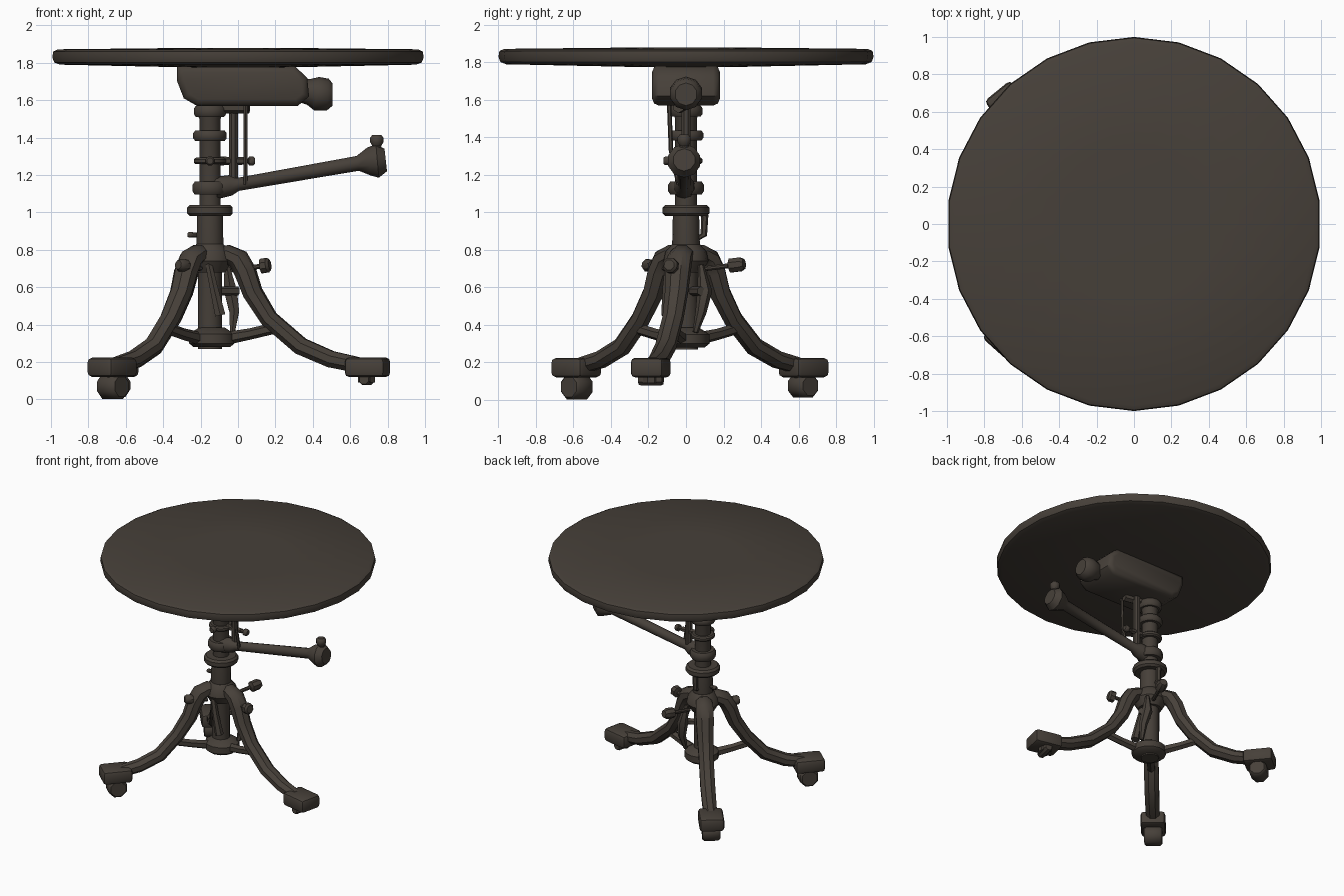
import bpy, bmesh, math
from mathutils import Vector, Matrix

cube = bpy.data.objects.get("Cube")
if cube:
    bpy.data.objects.remove(cube, do_unlink=True)

iron = bpy.data.materials.new("dark brown iron")
iron.use_nodes = True
COLOUR = (0.062, 0.051, 0.041, 1)
iron.diffuse_color = COLOUR
shader = iron.node_tree.nodes["Principled BSDF"]
shader.inputs["Base Color"].default_value = COLOUR
shader.inputs["Roughness"].default_value = 0.8

PX = -0.15  # column position along x


def finish(name, bm, angle=40):
    bmesh.ops.recalc_face_normals(bm, faces=bm.faces)
    mesh = bpy.data.meshes.new(name)
    bm.to_mesh(mesh)
    bm.free()
    ob = bpy.data.objects.new(name, mesh)
    bpy.context.collection.objects.link(ob)
    mesh.materials.append(iron)
    bpy.ops.object.select_all(action='DESELECT')
    ob.select_set(True)
    bpy.context.view_layer.objects.active = ob
    bpy.ops.object.shade_smooth_by_angle(angle=math.radians(angle))
    return ob


def tube(name, path, radii, sides=8, flat=1.0):
    """Sweep a ring along a path; flat scales the ring's sideways width."""
    pts = [Vector(p) for p in path]
    bm = bmesh.new()
    rings = []
    last = len(pts) - 1
    whole = (pts[last] - pts[0]).normalized()
    guide = Vector((0, 1, 0)) if abs(whole.z) > 0.95 else Vector((0, 0, 1))
    side = whole.cross(guide).normalized()
    for i, p in enumerate(pts):
        t = (pts[min(i + 1, last)] - pts[max(i - 1, 0)]).normalized()
        up = side.cross(t).normalized()
        ring = []
        for k in range(sides):
            a = 2 * math.pi * (k + 0.5) / sides
            ring.append(bm.verts.new(
                p + radii[i] * (side * math.cos(a) * flat + up * math.sin(a))))
        rings.append(ring)
    for a, b in zip(rings, rings[1:]):
        for k in range(sides):
            n = (k + 1) % sides
            bm.faces.new((a[k], a[n], b[n], b[k]))
    bm.faces.new(rings[0])
    bm.faces.new(rings[-1])
    return finish(name, bm)


def lathe(name, profile, x=PX, y=0, sides=14):
    """Upright turned part from (radius, height) pairs."""
    return tube(name, [(x, y, z) for r, z in profile], [r for r, z in profile], sides)


def block(name, centre, size, bevel, turn=0):
    bm = bmesh.new()
    bmesh.ops.create_cube(bm, size=1)
    bmesh.ops.scale(bm, vec=size, verts=bm.verts)
    bmesh.ops.bevel(bm, geom=bm.edges[:], offset=bevel, segments=2, profile=0.5,
                    affect='EDGES')
    bmesh.ops.transform(bm, verts=bm.verts,
                        matrix=Matrix.Translation(centre) @ Matrix.Rotation(turn, 4, 'Z'))
    return finish(name, bm)


def thumbscrew(name, start, end, r=0.035):
    a, b = Vector(start), Vector(end)
    tube(name, [a, a.lerp(b, 0.6), a.lerp(b, 0.65), b.lerp(a, 0.1), b],
         [0.014, 0.014, r, r, r * 0.7], 8)


# Round top with thin rim and shallow belly underneath
lathe("table_top", [(0.25, 1.775), (0.96, 1.79), (0.99, 1.802), (1.0, 1.83),
                    (0.995, 1.86), (0.97, 1.872), (0.4, 1.878)], 0, 0, 26)

# Gear housing below the top
bm = bmesh.new()
outline = [(-0.325, 1.785), (-0.325, 1.7), (-0.29, 1.61), (-0.22, 1.57),
           (0.32, 1.57), (0.38, 1.62), (0.37, 1.72), (0.3, 1.785)]
face = bm.faces.new([bm.verts.new((x, -0.18, z)) for x, z in outline])
new = bmesh.ops.extrude_face_region(bm, geom=[face])["geom"]
bmesh.ops.translate(bm, vec=(0, 0.36, 0),
                    verts=[v for v in new if isinstance(v, bmesh.types.BMVert)])
bmesh.ops.bevel(bm, geom=[e for e in bm.edges if abs(e.verts[0].co.y - e.verts[1].co.y) < 0.01],
                offset=0.035, segments=2, profile=0.5, affect='EDGES')
finish("gear_housing", bm, 50)
tube("housing_knob", [(0.33, 0, 1.65), (0.38, 0, 1.645), (0.42, 0, 1.635),
                      (0.48, 0, 1.63), (0.505, 0, 1.63)],
     [0.06, 0.07, 0.09, 0.085, 0.06], 10)

# Column with its collars
lathe("lower_column", [(0.065, 0.27), (0.065, 0.72), (0.075, 0.78), (0.07, 0.99)])
lathe("upper_column", [(0.058, 0.98), (0.058, 1.5), (0.075, 1.54), (0.075, 1.6)])
for name, z, r, h in (("main_collar", 1.01, 0.125, 0.06), ("crank_collar", 1.13, 0.095, 0.07),
                      ("lower_ring", 1.275, 0.088, 0.035), ("upper_ring", 1.41, 0.092, 0.055),
                      ("top_ring", 1.54, 0.088, 0.06)):
    lathe(name, [(r * 0.88, z - h / 2), (r, z - h / 4), (r, z + h / 4), (r * 0.88, z + h / 2)])
lathe("leg_crown", [(0.085, 0.68), (0.12, 0.74), (0.11, 0.79), (0.075, 0.83)])
lathe("base_hub", [(0.1, 0.28), (0.125, 0.3), (0.125, 0.35), (0.07, 0.385)], -0.14)

# Three curved legs, each with foot, caster and brace
leg_curve = [(0.03, 0.76), (0.1, 0.775), (0.155, 0.75), (0.195, 0.68), (0.235, 0.57),
             (0.325, 0.43), (0.48, 0.285), (0.64, 0.215), (0.78, 0.185)]
leg_radii = [0.05, 0.055, 0.06, 0.06, 0.055, 0.05, 0.05, 0.048, 0.045]
FEET = (("front_right", -0.74, -0.66, 0.0), ("back_right", -0.725, 0.705, 0.01),
        ("left", 0.79, -0.21, 0.075))
for name, ex, ey, floor in FEET:
    reach = Vector((ex - PX, ey, 0))
    length = reach.length
    out = reach.normalized()
    turn = math.atan2(out.y, out.x)
    stretch = length / 0.93

    def at(r, z, side=0):
        return (PX + out.x * r - out.y * side, out.y * r + out.x * side, z)

    tube(name + "_leg", [at(r * (1 if r < 0.4 else stretch), z) for r, z in leg_curve],
         leg_radii, 8, 1.15)
    block(name + "_foot", at(length - 0.1, 0.172), (0.22, 0.18, 0.105), 0.025, turn)
    wheel = length - 0.105
    top = 0.14
    mid, half = (floor + top) / 2, (top - floor) / 2
    tube(name + "_caster", [at(wheel, mid, s) for s in (-0.065, -0.05, 0.05, 0.065)],
         [half * 0.85, half * 1.04, half * 1.04, half * 0.85], 8)
    lathe(name + "_caster_stem", [(0.05, top - 0.05), (0.05, 0.17)], *at(wheel, 0)[:2], 8)
    tube(name + "_brace", [at(0.08, 0.325), at(0.22, 0.35), at(0.37, 0.385)],
         [0.035, 0.03, 0.03], 6)

# Crank arm with flared end and grip
tube("crank_arm", [(-0.12, -0.01, 1.13), (-0.04, -0.01, 1.145), (0.0, -0.01, 1.15),
                   (0.64, -0.01, 1.262), (0.7, -0.01, 1.272), (0.745, -0.01, 1.275),
                   (0.79, -0.01, 1.28)],
     [0.06, 0.055, 0.035, 0.04, 0.075, 0.09, 0.06], 10)
lathe("crank_grip", [(0.035, 1.31), (0.025, 1.355), (0.038, 1.375), (0.038, 1.4), (0.025, 1.415)],
      0.742, -0.01, 8)

# Lifting rods beside the column
lathe("thick_rod", [(0.026, 1.13), (0.026, 1.58)], -0.025, 0, 8)
tube("thin_rod", [(0.04, -0.04, 1.15), (0.04, -0.08, 1.33), (0.04, -0.09, 1.58)],
     [0.012] * 3, 6)
tube("rod_bracket", [(-0.16, 0, 1.56), (0.06, -0.04, 1.56)], [0.03, 0.03], 6)
tube("ring_bridge", [(-0.15, 0, 1.275), (0.03, 0, 1.275)], [0.025, 0.02], 6)

# Clamping screws
thumbscrew("ring_screw", (0.0, 0, 1.275), (0.09, 0, 1.275), 0.026)
thumbscrew("ring_side_screw", (PX, -0.03, 1.275), (PX, -0.12, 1.275), 0.025)
thumbscrew("column_screw", (-0.19, 0, 0.88), (-0.27, 0, 0.88), 0.016)
thumbscrew("left_leg_screw", (0.04, -0.05, 0.7), (0.17, -0.09, 0.72), 0.042)
thumbscrew("back_leg_screw", (-0.1, 0.1, 0.7), (-0.02, 0.31, 0.725), 0.04)
thumbscrew("front_leg_screw", (-0.2, -0.1, 0.7), (-0.32, -0.22, 0.72), 0.035)

# Release lever, pedal and linkage between the legs
tube("release_lever", [(PX, 0.06, 1.02), (PX, 0.1, 0.98), (PX, 0.095, 0.88), (PX, 0.06, 0.86)],
     [0.018, 0.02, 0.018, 0.012], 6)
tube("linkage_bar", [(-0.16, -0.09, 0.74), (-0.13, -0.1, 0.6), (-0.095, -0.1, 0.45)],
     [0.02, 0.025, 0.032], 6)
tube("pedal_rod", [(-0.06, 0.08, 0.72), (-0.04, 0.1, 0.58), (-0.02, 0.08, 0.47), (-0.03, 0.05, 0.36)],
     [0.015, 0.04, 0.03, 0.015], 6)
tube("pedal_pin", [(-0.13, 0.02, 0.58), (0.0, 0.08, 0.58)], [0.025, 0.025], 6)
